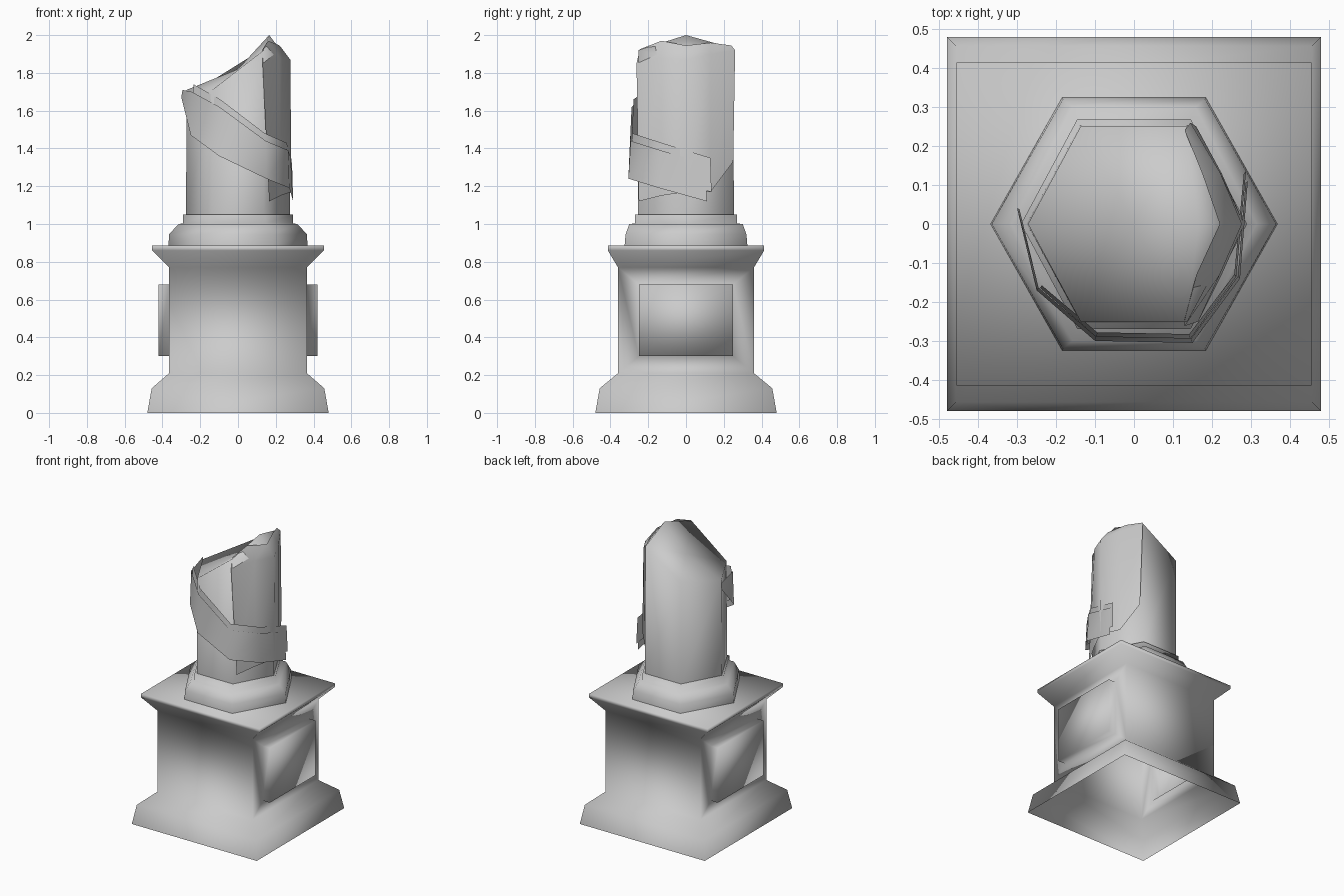
import bpy, bmesh
from mathutils import Vector

if "Cube" in bpy.data.objects:
    bpy.data.objects.remove(bpy.data.objects["Cube"], do_unlink=True)

stone = bpy.data.materials.new("grey stone")
stone.use_nodes = True
grey = (0.6, 0.6, 0.6, 1)
stone.diffuse_color = grey
stone.node_tree.nodes["Principled BSDF"].inputs["Base Color"].default_value = grey


def finish(name, bm, recalc=True):
    """Turn a bmesh into a smooth shaded stone object."""
    if recalc:
        bmesh.ops.recalc_face_normals(bm, faces=bm.faces)
    for f in bm.faces:
        f.smooth = True
    mesh = bpy.data.meshes.new(name)
    bm.to_mesh(mesh)
    bm.free()
    mesh.materials.append(stone)
    ob = bpy.data.objects.new(name, mesh)
    bpy.context.collection.objects.link(ob)
    return ob


def grid(bm, rows, closed):
    """Skin rows of points with quads, and return the vertex rows."""
    vr = [[bm.verts.new(p) for p in row] for row in rows]
    for a, b in zip(vr, vr[1:]):
        n = len(a)
        for i in range(n if closed else n - 1):
            j = (i + 1) % n
            bm.faces.new((a[i], a[j], b[j], b[i]))
    return vr


def square(hx, hy, z):
    return [(-hx, -hy, z), (hx, -hy, z), (hx, hy, z), (-hx, hy, z)]


def hexagon(r, hy, z):
    h = r / 2
    return [(r, 0, z), (h, hy, z), (-h, hy, z), (-r, 0, z), (-h, -hy, z), (h, -hy, z)]


# Pedestal: open below, with a raised panel on each side
bm = bmesh.new()
profile = [(0.48, 0.48, 0), (0.457, 0.457, 0.13), (0.365, 0.36, 0.21),
           (0.365, 0.36, 0.77), (0.455, 0.414, 0.86), (0.455, 0.414, 0.885)]
rings = grid(bm, [square(*p) for p in profile], True)
bm.faces.new(rings[-1])
bm.normal_update()
sides = [f for f in bm.faces if abs(f.normal.x) > 0.99 and 0.4 < f.calc_center_median().z < 0.6]
bmesh.ops.inset_individual(bm, faces=sides, thickness=0.09)
for f in sides:
    for v in f.verts:
        v.co.y = 0.25 if v.co.y > 0 else -0.25
        v.co.z = 0.68 if v.co.z > 0.5 else 0.30
for f in bmesh.ops.extrude_discrete_faces(bm, faces=sides)["faces"]:
    for v in f.verts:
        v.co.x += 0.055 if v.co.x > 0 else -0.055
finish("pedestal", bm)

# Six-sided plinth under the column
bm = bmesh.new()
rings = grid(bm, [hexagon(0.368, 0.325, 0.885), hexagon(0.365, 0.32, 0.945),
                  hexagon(0.315, 0.3, 1.0), hexagon(0.29, 0.27, 1.003),
                  hexagon(0.29, 0.27, 1.05)], True)
bm.faces.new(rings[-1])
finish("plinth", bm)

# Column with a broken, slanting top
bm = bmesh.new()
tops = (1.86, 1.93, 1.76, 1.71, 1.71, 1.92)
broken = [(x, y, z) for (x, y, _), z in zip(hexagon(0.272, 0.252, 0), tops)]
rim = grid(bm, [hexagon(0.275, 0.253, 1.05), broken], True)[-1]
peak = bm.verts.new((0.165, 0, 2.0))
middle = bm.verts.new((0, 0, 1.82))
for a, b in ((5, 0), (0, 1)):
    bm.faces.new((rim[a], rim[b], peak))
for a in range(1, 5):
    bm.faces.new((rim[a], rim[a + 1], middle))
bm.faces.new((rim[5], peak, middle))
bm.faces.new((peak, rim[1], middle))
finish("column", bm)

# Cloth sheet hugging one side of the column and folding over the top
bm = bmesh.new()
hem = [(0.165, -0.25, 1.12), (0.225, -0.13, 1.15), (0.283, 0, 1.17),
       (0.225, 0.13, 1.17), (0.16, 0.25, 1.33)]
edge = [(0.13, -0.262, 1.85), (0.22, -0.13, 1.88), (0.277, 0, 1.87),
        (0.222, 0.13, 1.9), (0.145, 0.26, 1.92)]
fold = [(0.13, -0.245, 1.925), (0.16, -0.13, 1.97), (0.22, 0, 1.945),
        (0.175, 0.13, 1.96), (0.13, 0.24, 1.945)]
grid(bm, [hem, edge, fold], False)
finish("side_cloth", bm, False)

# Two overlapping sashes winding down across the front
path = [(-0.3, 0.04, 1.71, 1.67), (-0.25, -0.17, 1.70, 1.47), (-0.1, -0.3, 1.62, 1.36),
        (0.15, -0.305, 1.44, 1.24), (0.272, -0.14, 1.39, 1.19), (0.292, 0.11, 1.32, 1.12)]


def sash(name, points, shrink, lift):
    bm = bmesh.new()
    low = [(x * shrink, y * shrink, lo + lift) for x, y, hi, lo in points]
    high = [(x * shrink * 0.98, y * shrink * 0.96, hi + lift) for x, y, hi, lo in points]
    grid(bm, [low, high], False)
    finish(name, bm, False)


sash("outer_sash", path, 1.0, 0)
inner = path[1:-1] + [(0.298, 0.14, 1.31, 1.13)]
sash("inner_sash", inner, 0.965, 0.04)
